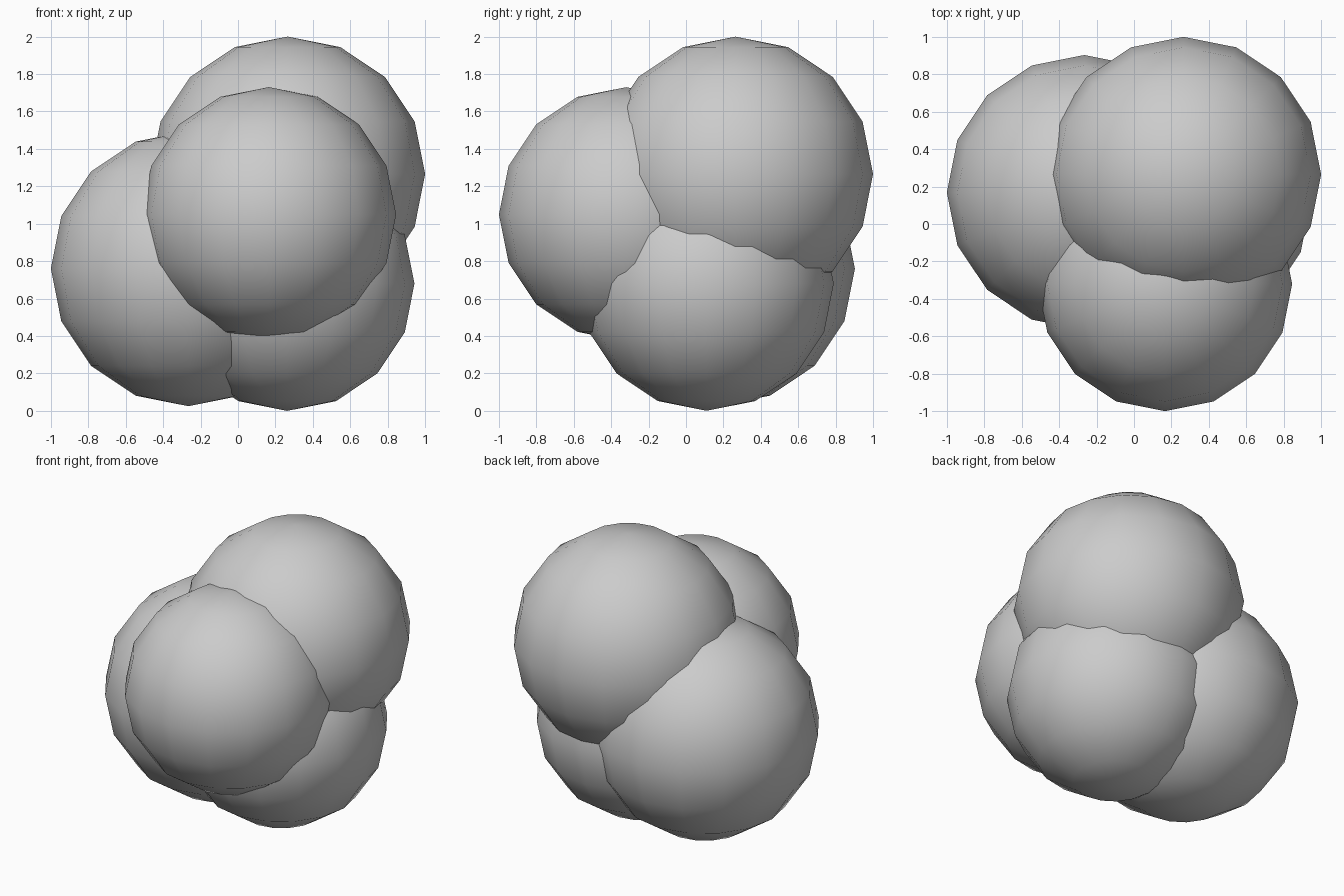
import bpy

default_cube = bpy.data.objects.get("Cube")
if default_cube:
    bpy.data.objects.remove(default_cube, do_unlink=True)

# Plain grey shared by all lobes
grey = bpy.data.materials.new("plain_grey")
grey.use_nodes = True
colour = (0.6, 0.6, 0.6, 1.0)
grey.diffuse_color = colour
grey.node_tree.nodes["Principled BSDF"].inputs["Base Color"].default_value = colour


def add_lobe(name, centre, radius):
    """Smooth shaded low-poly ball."""
    bpy.ops.mesh.primitive_uv_sphere_add(
        segments=16, ring_count=8, radius=radius, location=centre)
    lobe = bpy.context.object
    lobe.name = name
    lobe.data.materials.append(grey)
    bpy.ops.object.shade_smooth()
    return lobe


# Four overlapping balls in a tetrahedral cluster
add_lobe("top_lobe", (0.265, 0.265, 1.265), 0.735)
add_lobe("side_lobe", (-0.265, 0.168, 0.76), 0.735)
add_lobe("front_lobe", (0.165, -0.32, 1.05), 0.68)
add_lobe("bottom_lobe", (0.263, 0.11, 0.68), 0.68)
